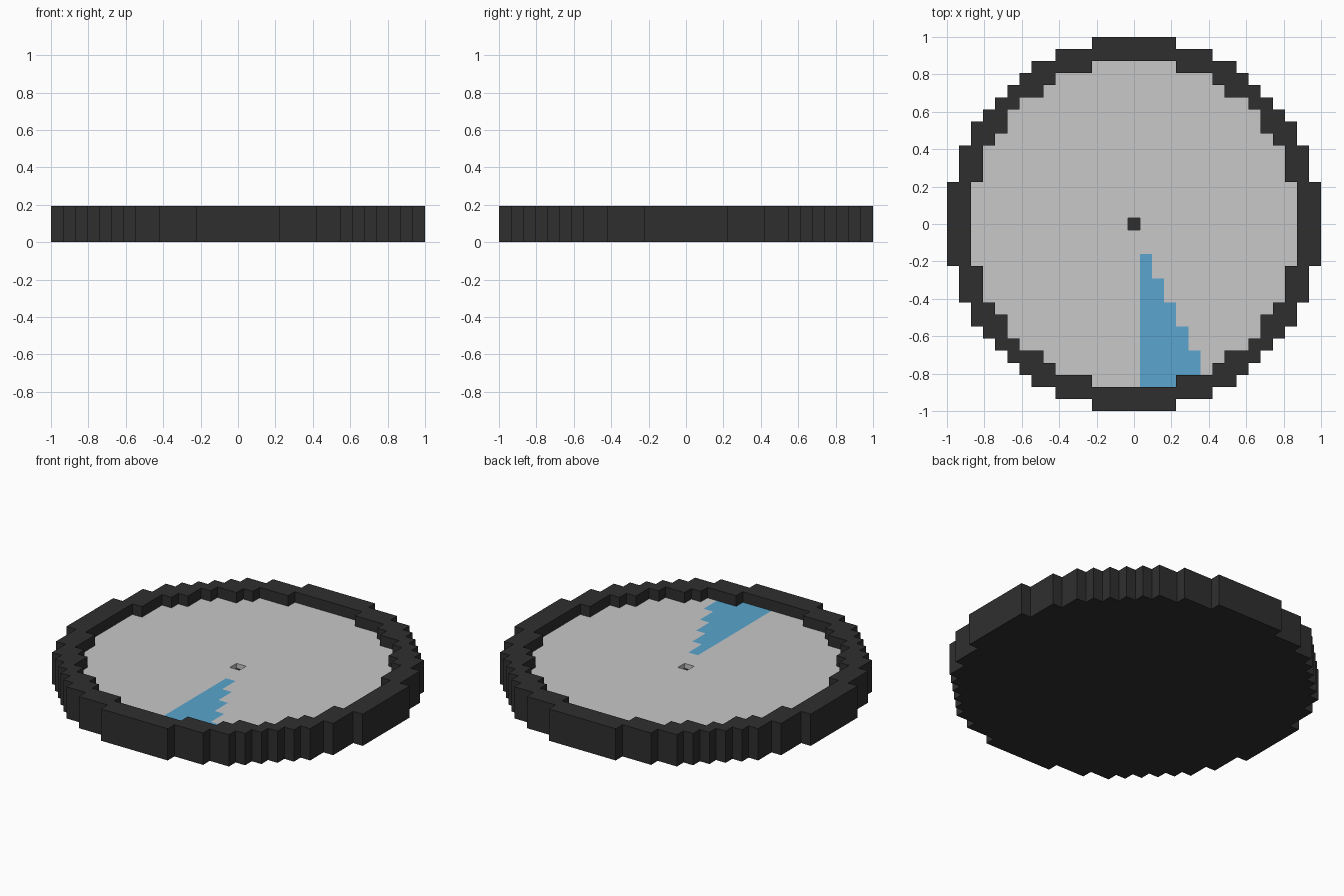
import bpy, bmesh

if "Cube" in bpy.data.objects:
    bpy.data.objects.remove(bpy.data.objects["Cube"])

P = 2 / 31                      # one pixel of the 31 x 31 stepped disc
TOP, FACE, PIT = 3 * P, 2 * P, 2 * P - 0.03

# Half width in pixels for each distance |row| from the centre
OUTER = [15] * 4 + [14] * 3 + [13] * 2 + [12, 11, 10, 9, 8, 6, 3]
INNER = [13] * 4 + [12] * 3 + [11, 10, 10, 9, 7, 6, 3, -1, -1]
# Top row of each blue wedge column
WEDGE = {1: -3, 2: -5, 3: -7, 4: -9, 5: -11}


def material(name, rgb):
    m = bpy.data.materials.new(name)
    m.diffuse_color = (*rgb, 1)
    m.use_nodes = True
    m.node_tree.nodes["Principled BSDF"].inputs["Base Color"].default_value = m.diffuse_color
    return m


dark = material("charcoal", (0.028, 0.028, 0.028))
grey = material("light grey", (0.58, 0.58, 0.58))
blue = material("sky blue", (0.10, 0.375, 0.61))


def inside(table, i, j):
    return abs(j) < 16 and abs(i) <= table[abs(j)]


def is_outer(i, j):
    return inside(OUTER, i, j)


def is_inner(i, j):
    return inside(INNER, i, j)


def is_rim(i, j):
    return is_outer(i, j) and not is_inner(i, j)


CELLS = [(i, j) for i in range(-15, 16) for j in range(-15, 16)]
# Neighbour direction and the two cell corners of the shared wall
SIDES = [(1, 0, (.5, -.5), (.5, .5)), (-1, 0, (-.5, .5), (-.5, -.5)),
         (0, 1, (.5, .5), (-.5, .5)), (0, -1, (-.5, -.5), (.5, -.5))]


def quad(bm, pts, mat=0):
    f = bm.faces.new([bm.verts.new(p) for p in pts])
    f.material_index = mat


def flat(bm, i, j, z, mat=0, up=True):
    c = [(-.5, -.5), (.5, -.5), (.5, .5), (-.5, .5)]
    pts = [((i + a) * P, (j + b) * P, z) for a, b in c]
    quad(bm, pts if up else pts[::-1], mat)


def wall(bm, i, j, a, b, z0, z1):
    ax, ay, bx, by = (i + a[0]) * P, (j + a[1]) * P, (i + b[0]) * P, (j + b[1]) * P
    quad(bm, [(ax, ay, z0), (bx, by, z0), (bx, by, z1), (ax, ay, z1)])


def finish(name, bm, mats):
    bmesh.ops.remove_doubles(bm, verts=bm.verts, dist=1e-5)
    me = bpy.data.meshes.new(name)
    bm.to_mesh(me)
    bm.free()
    for m in mats:
        me.materials.append(m)
    bpy.context.collection.objects.link(bpy.data.objects.new(name, me))


# Casing: raised stepped rim, outer walls, inner walls and closed underside
bm = bmesh.new()
for i, j in CELLS:
    if is_outer(i, j):
        flat(bm, i, j, 0, up=False)
    if is_rim(i, j):
        flat(bm, i, j, TOP)
        for dx, dy, a, b in SIDES:
            if not is_outer(i + dx, j + dy):
                wall(bm, i, j, a, b, 0, TOP)
            elif is_inner(i + dx, j + dy):
                wall(bm, i, j, a, b, FACE, TOP)
finish("casing", bm, [dark])

# Dial: grey face with the blue wedge coloured by column
bm = bmesh.new()
for i, j in CELLS:
    if is_inner(i, j) and (i, j) != (0, 0):
        flat(bm, i, j, FACE, int(i in WEDGE and j <= WEDGE[i]))
# walls of the shallow centre hole, facing inward
for dx, dy, a, b in SIDES:
    wall(bm, 0, 0, b, a, PIT, FACE)
finish("dial_face", bm, [grey, blue])

# Centre pin at the bottom of the shallow hole
bm = bmesh.new()
flat(bm, 0, 0, PIT)
finish("centre_pin", bm, [dark])
